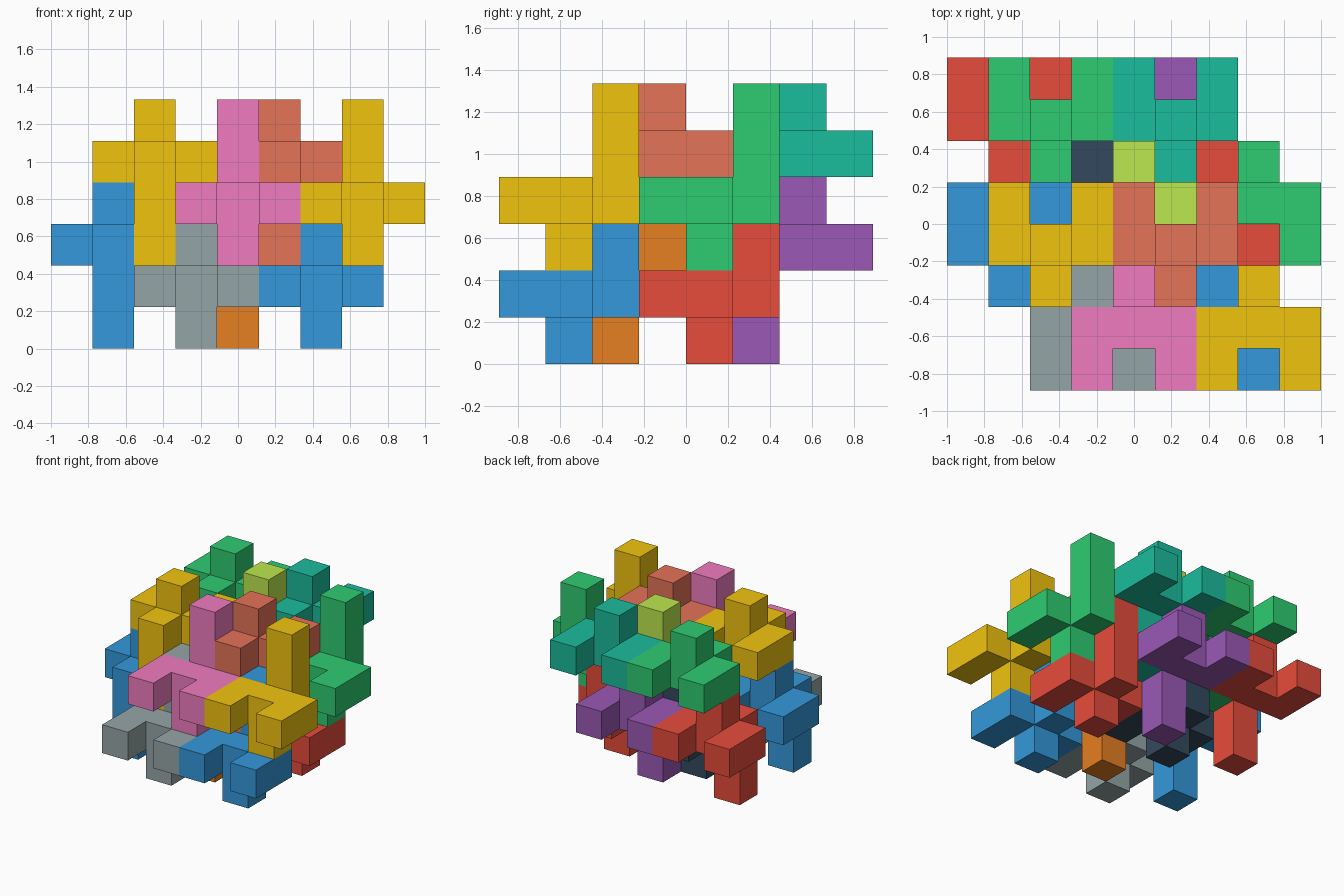
import bpy, bmesh
from mathutils import Vector

if "Cube" in bpy.data.objects:
    bpy.data.objects.remove(bpy.data.objects["Cube"])

S = 2 / 9  # edge of one unit cube

# Nine-cube puzzle piece, relative to its centre cube
PIECE = [(-1, -1, 0), (1, -1, 0), (-1, 0, 0), (0, 0, 0), (1, 0, 0),
         (0, 0, -1), (0, 1, 0), (0, 1, 1), (0, 1, 2)]

COLORS = {"yellow": "f1c40f", "pink": "f07cc0", "blue": "3498db", "grey": "95a5a6",
          "green": "2ecc71", "lime": "bce84e", "red": "e74c3c", "dark": "34495e",
          "coral": "e57358", "orange": "e67e22", "teal": "1abc9c", "purple": "9b59b6"}


def material(name):
    mat = bpy.data.materials.get(name)
    if mat is None:
        mat = bpy.data.materials.new(name)
        rgb = [int(COLORS[name][n:n + 2], 16) / 255 for n in (0, 2, 4)]
        mat.diffuse_color = [((c + 0.055) / 1.055) ** 2.4 for c in rgb] + [1]
        mat.use_nodes = True
        mat.node_tree.nodes["Principled BSDF"].inputs["Base Color"].default_value = mat.diffuse_color
    return mat


def build_piece(name, color, centre, turn):
    # turn = -1 rotates the piece half a turn about the x axis
    cells = {(centre[0] + x, centre[1] + turn * y, centre[2] + turn * z) for x, y, z in PIECE}
    bm = bmesh.new()
    for cell in cells:
        mid = Vector(cell) + Vector((0.5, 0.5, 0.5))
        for axis in range(3):
            for sign in (-1, 1):
                n = Vector((0, 0, 0))
                n[axis] = sign
                if tuple(int(c + d) for c, d in zip(cell, n)) in cells:
                    continue
                u = Vector((0, 0, 0))
                u[(axis + 1) % 3] = 0.5
                v = n.cross(u)
                corners = [mid + n / 2 + a * u + b * v
                           for a, b in ((-1, -1), (1, -1), (1, 1), (-1, 1))]
                bm.faces.new([bm.verts.new((p - Vector((4.5, 4, 0))) * S) for p in corners])
    # weld the cube faces and merge flat areas
    bmesh.ops.remove_doubles(bm, verts=bm.verts, dist=0.001)
    bmesh.ops.dissolve_limit(bm, angle_limit=0.01, verts=bm.verts, edges=bm.edges)
    bmesh.ops.recalc_face_normals(bm, faces=bm.faces)
    mesh = bpy.data.meshes.new(name)
    bm.to_mesh(mesh)
    bm.free()
    mesh.materials.append(material(color))
    bpy.context.collection.objects.link(bpy.data.objects.new(name, mesh))


# Pieces repeat every 3 cubes in x and y; lower layers shift by (-1, 0, -2)
UPRIGHT = [["grey", "blue", "dark", "red"], ["pink", "yellow", "lime", "green"]]
TURNED = [["blue", "orange", "red", "purple"], ["yellow", "coral", "green", "teal"]]
for kind, layers, start, turn in (("upright", UPRIGHT, (3, 1, 1), 1),
                                  ("turned", TURNED, (1, 3, 2), -1)):
    for layer, colors in enumerate(layers):
        for n, color in enumerate(colors):
            centre = (start[0] + layer + 3 * (n % 2), start[1] + 3 * (n // 2), start[2] + 2 * layer)
            build_piece(f"{kind}_{color}_piece", color, centre, turn)
